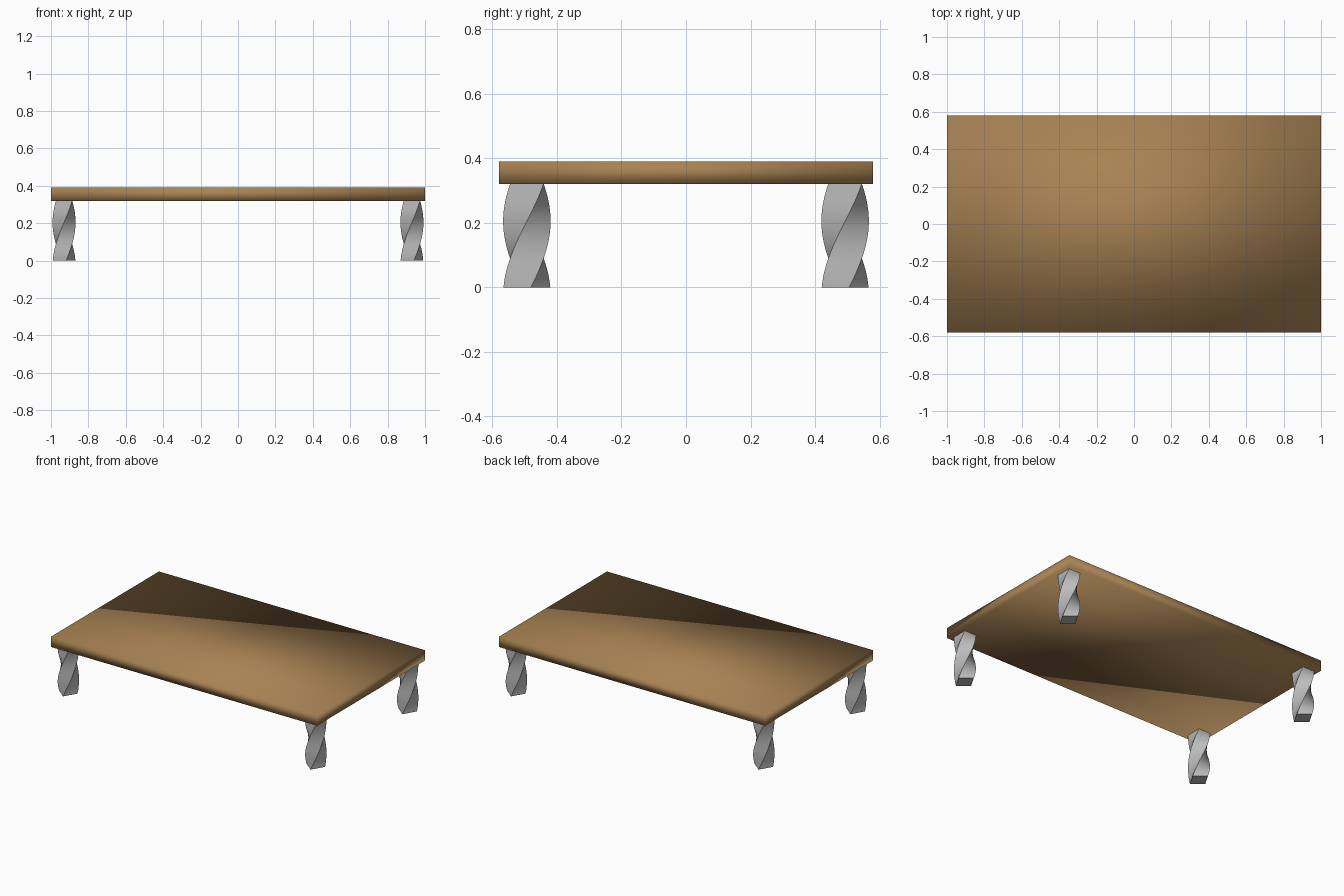
import bpy, bmesh, math

if "Cube" in bpy.data.objects:
    bpy.data.objects.remove(bpy.data.objects["Cube"])


def material(name, rgb):
    m = bpy.data.materials.new(name)
    m.diffuse_color = (*rgb, 1)
    m.use_nodes = True
    m.node_tree.nodes["Principled BSDF"].inputs["Base Color"].default_value = m.diffuse_color
    return m


WOOD = material("brown wood", (0.39, 0.225, 0.088))
GREY = material("grey metal", (0.50, 0.50, 0.50))


def finish(bm, name, mat):
    bmesh.ops.recalc_face_normals(bm, faces=bm.faces[:])
    mesh = bpy.data.meshes.new(name)
    bm.to_mesh(mesh)
    bm.free()
    mesh.materials.append(mat)
    obj = bpy.data.objects.new(name, mesh)
    bpy.context.collection.objects.link(obj)
    return obj


# Table top: one slab, softly shaded right across its corners
Z0, Z1 = 0.32, 0.39
bm = bmesh.new()
bmesh.ops.create_cube(bm, size=1)
for v in bm.verts:
    v.co.x *= 2.0
    v.co.y *= 1.16
    v.co.z = Z1 if v.co.z > 0 else Z0
top = finish(bm, "table_top", WOOD)
for p in top.data.polygons:
    p.use_smooth = True


# Twisted square leg, a little deeper than it is wide
def twisted_leg(name, x, y, half_x=0.0435, half_y=0.052, twist=125, steps=24):
    bm = bmesh.new()
    rings = []
    for i in range(steps + 1):
        t = i / steps
        base = math.radians(45 - twist * (1 - t))
        ring = []
        for k in range(4):
            a = base + k * math.pi / 2
            r = math.sqrt(2)
            ring.append(bm.verts.new((x + half_x * r * math.cos(a),
                                      y + half_y * r * math.sin(a), Z0 * t)))
        rings.append(ring)
    for a, b in zip(rings, rings[1:]):
        for k in range(4):
            n = (k + 1) % 4
            bm.faces.new((a[k], a[n], b[n], b[k]))
    bm.faces.new(rings[0])
    bm.faces.new(rings[-1])
    leg = finish(bm, name, GREY)
    bpy.ops.object.select_all(action='DESELECT')
    leg.select_set(True)
    bpy.context.view_layer.objects.active = leg
    bpy.ops.object.shade_smooth_by_angle(angle=math.radians(40))


for sx, side in ((-1, "left"), (1, "right")):
    for sy, end in ((-1, "front"), (1, "back")):
        twisted_leg(f"{end}_{side}_leg", sx * 0.93, sy * 0.493)
